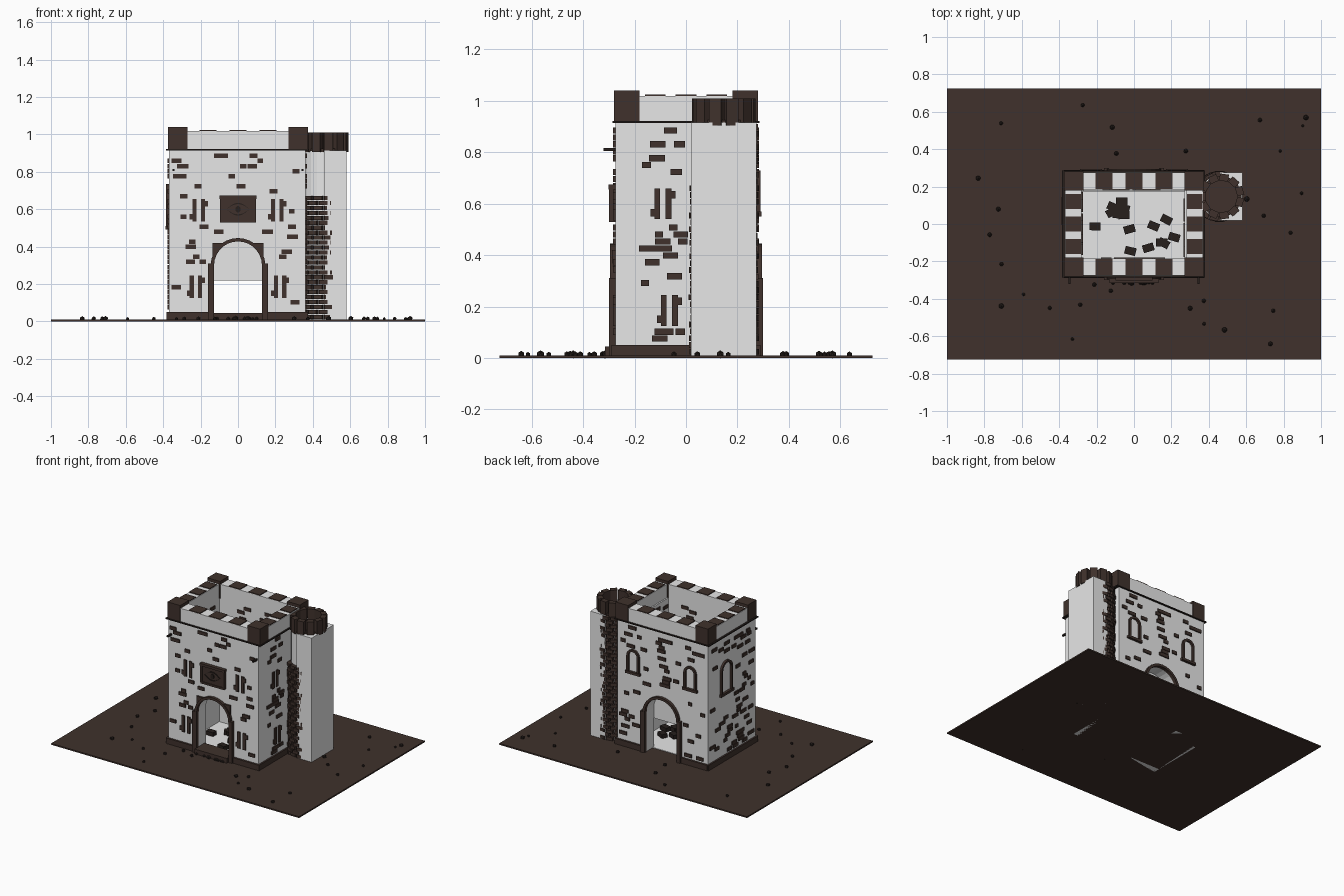
import bpy, bmesh, math, random
from math import pi, sin, cos
from mathutils import Matrix, Vector

random.seed(7)
if "Cube" in bpy.data.objects:
    bpy.data.objects.remove(bpy.data.objects["Cube"])


def material(name, rgb):
    m = bpy.data.materials.new(name)
    m.use_nodes = True
    m.diffuse_color = (*rgb, 1)
    m.node_tree.nodes["Principled BSDF"].inputs["Base Color"].default_value = (*rgb, 1)
    return m


PLASTER = material("pale plaster", (0.8, 0.8, 0.8))
BROWN = material("brown stone", (0.05, 0.031, 0.025))
DARK = material("dark stone", (0.02, 0.014, 0.012))

# Wall frames: u runs along the wall, z is up, d is distance outward
WALLS = {
    "front": lambda u, z, d: (u, -0.275 - d, z),
    "back": lambda u, z, d: (u, 0.275 + d, z),
    "right": lambda u, z, d: (0.36 + d, u, z),
    "left": lambda u, z, d: (-0.37 - d, u, z),
}


def finish(name, bm, mat):
    bmesh.ops.recalc_face_normals(bm, faces=bm.faces)
    me = bpy.data.meshes.new(name)
    bm.to_mesh(me)
    bm.free()
    me.materials.append(mat)
    ob = bpy.data.objects.new(name, me)
    bpy.context.collection.objects.link(ob)
    return ob


def box(bm, lo, hi, turn=0):
    lo, hi = Vector(lo), Vector(hi)
    mid = Matrix.Translation((lo + hi) / 2)
    size = Matrix.Diagonal((*(hi - lo), 1))
    bmesh.ops.create_cube(bm, size=1, matrix=mid @ Matrix.Rotation(turn, 4, "Z") @ size)


def prism(bm, wall, pts, d0, d1):
    """Extrude an outline drawn on a wall from depth d0 to d1."""
    a, b = ([bm.verts.new(WALLS[wall](u, z, d)) for u, z in pts] for d in (d0, d1))
    bm.faces.new(a)
    bm.faces.new(b[::-1])
    for i in range(len(pts)):
        j = (i + 1) % len(pts)
        bm.faces.new((a[i], a[j], b[j], b[i]))


def plate(bm, wall, u, z, w, h, d0=-0.004, d1=0.008):
    prism(bm, wall, [(u - w / 2, z - h / 2), (u + w / 2, z - h / 2),
                     (u + w / 2, z + h / 2), (u - w / 2, z + h / 2)], d0, d1)


def arch(u, z0, half, spring, n=14):
    curve = [(u - half * cos(pi * i / n), spring + half * sin(pi * i / n)) for i in range(n + 1)]
    return [(u - half, z0)] + curve + [(u + half, z0)]


def arch_frame(bm, wall, u, z0, half, spring, t, d):
    prism(bm, wall, arch(u, z0, half + t, spring) + arch(u, z0, half, spring)[::-1], -0.005, d)


def single_box(name, lo, hi, mat):
    bm = bmesh.new()
    box(bm, lo, hi)
    return finish(name, bm, mat)


# Ground and inner floor
single_box("ground", (-1, -0.725, 0), (1, 0.725, 0.01), BROWN)
single_box("inner_floor", (-0.3, -0.2, 0.004), (0.3, 0.2, 0.014), PLASTER)

# Hollow tower walls with an arched gateway at front and back
bm = bmesh.new()
for wall in ("front", "back"):
    prism(bm, wall, [(-0.37, 0)] + arch(0, 0, 0.13, 0.3) + [(0.36, 0), (0.36, 0.92), (-0.37, 0.92)], 0, -0.09)
for wall in ("left", "right"):
    plate(bm, wall, 0, 0.46, 0.38, 0.92, 0, -0.09)
finish("tower_walls", bm, PLASTER)
single_box("gate_screen", (-0.27, 0.17, 0.22), (0.27, 0.182, 0.5), PLASTER)

# Parapet with capping slabs and corner blocks
bm = bmesh.new()
for s in (-1, 1):
    box(bm, (-0.37, s * 0.23 - 0.045, 0.92), (0.37, s * 0.23 + 0.045, 1.018))
    box(bm, (s * 0.325 - 0.045, -0.19, 0.92), (s * 0.325 + 0.045, 0.19, 1.018))
finish("parapet", bm, PLASTER)

bm = bmesh.new()
for s in (-1, 1):
    for x in (-0.16, 0.0, 0.16):
        box(bm, (x - 0.045, s * 0.23 - 0.044, 1.01), (x + 0.045, s * 0.23 + 0.044, 1.024))
    for y in (-0.12, 0.0, 0.12):
        box(bm, (s * 0.325 - 0.042, y - 0.04, 1.01), (s * 0.325 + 0.042, y + 0.04, 1.024))
finish("parapet_caps", bm, BROWN)

bm = bmesh.new()
for sx in (-1, 1):
    for sy in (-1, 1):
        box(bm, (sx * 0.322 - 0.051, sy * 0.23 - 0.05, 0.915), (sx * 0.322 + 0.051, sy * 0.23 + 0.05, 1.04))
finish("corner_blocks", bm, BROWN)

bm = bmesh.new()
for s in (-1, 1):
    box(bm, (-0.385, s * 0.275 - 0.01, 0.914), (0.38, s * 0.275 + 0.01, 0.922))
    box(bm, (s * 0.37 - 0.014, -0.28, 0.914), (s * 0.37 + 0.01, 0.28, 0.922))
finish("cornice", bm, DARK)

# Plinth, broken by the gateways, with an entrance step
bm = bmesh.new()
for wall in ("front", "back"):
    for s in (-1, 1):
        plate(bm, wall, s * 0.258, 0.025, 0.23, 0.05, -0.01, 0.015)
for wall in ("left", "right"):
    plate(bm, wall, 0, 0.025, 0.57, 0.05, -0.01, 0.012)
finish("plinth", bm, BROWN)
single_box("front_step", (-0.13, -0.315, 0.005), (0.13, -0.2, 0.045), BROWN)

# Gateway surrounds
bm = bmesh.new()
for wall in ("front", "back"):
    arch_frame(bm, wall, 0, 0.01, 0.128, 0.3, 0.018, 0.02)
    for s in (-1, 1):
        plate(bm, wall, s * 0.148, 0.16, 0.026, 0.3, 0, 0.024)
for s in (-1, 1):
    prism(bm, "front", [(s * 0.135, 0.35), (s * 0.135, 0.42), (s * 0.06, 0.42)], 0, 0.012)
finish("gateway_surrounds", bm, BROWN)

# Arrow slits and arched window frames; blocked notes areas kept free of bricks
blocked = {"front": [(0, 0.2, 0.17, 0.26), (0, 0.6, 0.13, 0.1)], "back": [(0, 0.22, 0.17, 0.26)],
           "left": [], "right": []}
bm = bmesh.new()
slits = [("front", s * u, z) for s in (-1, 1) for u, z in ((0.21, 0.595), (0.225, 0.185))]
slits += [("right", -0.09, 0.6), ("right", -0.065, 0.185)]
for wall, u, z in slits:
    for s in (-1, 1):
        plate(bm, wall, u + s * 0.022, z, 0.022, 0.12)
        plate(bm, wall, u + s * 0.036, z + s * 0.035, 0.025, 0.03)
    blocked[wall].append((u, z, 0.06, 0.08))
for wall, u, z, half, h in (("back", -0.23, 0.56, 0.034, 0.12), ("back", 0.23, 0.56, 0.034, 0.12),
                            ("left", 0.07, 0.5, 0.05, 0.17)):
    arch_frame(bm, wall, u, z, half, z + h, 0.016, 0.014)
    plate(bm, wall, u, z, 2 * half + 0.05, 0.018, 0, 0.018)
    blocked[wall].append((u, z + h / 2, half + 0.04, h))
finish("window_frames", bm, BROWN)

# Exposed bricks scattered over each wall
bm = bmesh.new()
for wall, count, u0, u1 in (("front", 85, -0.33, 0.32), ("back", 95, -0.33, 0.32),
                            ("left", 80, -0.24, 0.24), ("right", 45, -0.16, -0.01)):
    for _ in range(count):
        u = random.uniform(u0, u1)
        z = 0.075 + 0.027 * random.randrange(31)
        w = random.uniform(0.03, 0.065)
        if all(abs(u - a) > p + w / 2 or abs(z - b) > q for a, b, p, q in blocked[wall]):
            plate(bm, wall, u, z, w, 0.024)
finish("exposed_bricks", bm, BROWN)

bm = bmesh.new()
for wall in ("front", "back", "left", "right"):
    for _ in range(18):
        plate(bm, wall, random.uniform(-0.15, 0.15), random.uniform(0.55, 0.9), 0.055, 0.024, -0.096, -0.086)
finish("inner_bricks", bm, BROWN)

# Eye plaque above the gate
bm = bmesh.new()
plate(bm, "front", 0, 0.6, 0.18, 0.13, 0, 0.018)
plate(bm, "front", 0, 0.665, 0.2, 0.018, 0, 0.026)
plate(bm, "front", 0, 0.535, 0.19, 0.014, 0, 0.024)
for s in (-1, 1):
    plate(bm, "front", s * 0.09, 0.6, 0.014, 0.13, 0, 0.024)
finish("eye_plaque", bm, BROWN)

bm = bmesh.new()
for s in (-1, 1):
    lid = [(0.062 * (i / 8 - 1), s * 0.034 * sin(pi * i / 16)) for i in range(17)]
    prism(bm, "front", [(u, 0.6 + z) for u, z in lid] + [(u, 0.6 + z * 0.8) for u, z in lid[-2:0:-1]], 0.015, 0.024)
prism(bm, "front", [(0.014 * cos(pi * i / 6), 0.6 + 0.018 * sin(pi * i / 6)) for i in range(12)], 0.015, 0.024)
finish("carved_eye", bm, DARK)

# Pegs on the front wall
bm = bmesh.new()
for s in (-1, 1):
    plate(bm, "front", s * 0.345, 0.81, 0.012, 0.012, 0, 0.045)
finish("wall_pegs", bm, DARK)

# Side turret: pale core and backing, wrapped in brick courses
CX, CY = 0.455, 0.147
single_box("turret_backing", (0.46, 0.02, 0), (0.58, 0.275, 0.915), PLASTER)
bm = bmesh.new()
bmesh.ops.create_cone(bm, cap_ends=True, segments=20, radius1=0.108, radius2=0.108, depth=0.91,
                      matrix=Matrix.Translation((CX, CY, 0.455)))
finish("turret_core", bm, PLASTER)

bm = bmesh.new()
for row in range(34):
    z = 0.024 + row * 0.0265
    for k in range(14):
        a = (k + 0.5 * (row % 2)) * 2 * pi / 14
        if cos(a) > 0.72 or (z > 0.67 and sin(a) < 0.3):
            continue
        r = 0.116 + random.uniform(-0.004, 0.006)
        x, y = CX + r * cos(a), CY + r * sin(a)
        box(bm, (x - 0.014, y - 0.023, z - 0.011), (x + 0.014, y + 0.023, z + 0.011), a)
finish("turret_bricks", bm, BROWN)

# Turret roof and its ring of merlons
bm = bmesh.new()
bmesh.ops.create_cone(bm, cap_ends=True, segments=20, radius1=0.11, radius2=0.11, depth=0.02,
                      matrix=Matrix.Translation((CX + 0.01, CY, 0.915)))
for k in range(11):
    a = (k + 0.5) * 2 * pi / 11
    x, y = CX + 0.012 + 0.102 * cos(a), CY + 0.102 * sin(a)
    box(bm, (x - 0.019, y - 0.024, 0.905), (x + 0.019, y + 0.024, 1.01), a)
finish("turret_merlons", bm, BROWN)

# Fallen blocks inside, stones outside
bm = bmesh.new()
for _ in range(15):
    x, y = random.uniform(-0.21, 0.24), random.uniform(-0.15, 0.13)
    box(bm, (x - 0.03, y - 0.021, 0.012), (x + 0.03, y + 0.021, 0.042), random.uniform(-0.5, 0.5))
finish("fallen_blocks", bm, DARK)

bm = bmesh.new()
spots = [(random.uniform(-0.95, 0.95), random.choice((-1, 1)) * random.uniform(0.32, 0.66)) for _ in range(22)]
spots += [(s * random.uniform(0.5, 0.95), random.uniform(-0.3, 0.3)) for s in (-1, 1) for _ in range(4)]
spots += [(random.uniform(-0.14, 0.14), -0.315) for _ in range(12)]
for x, y in spots:
    r = random.uniform(0.008, 0.016)
    bmesh.ops.create_icosphere(bm, subdivisions=1, radius=r, matrix=Matrix.Translation((x, y, 0.014)))
finish("ground_stones", bm, DARK)
